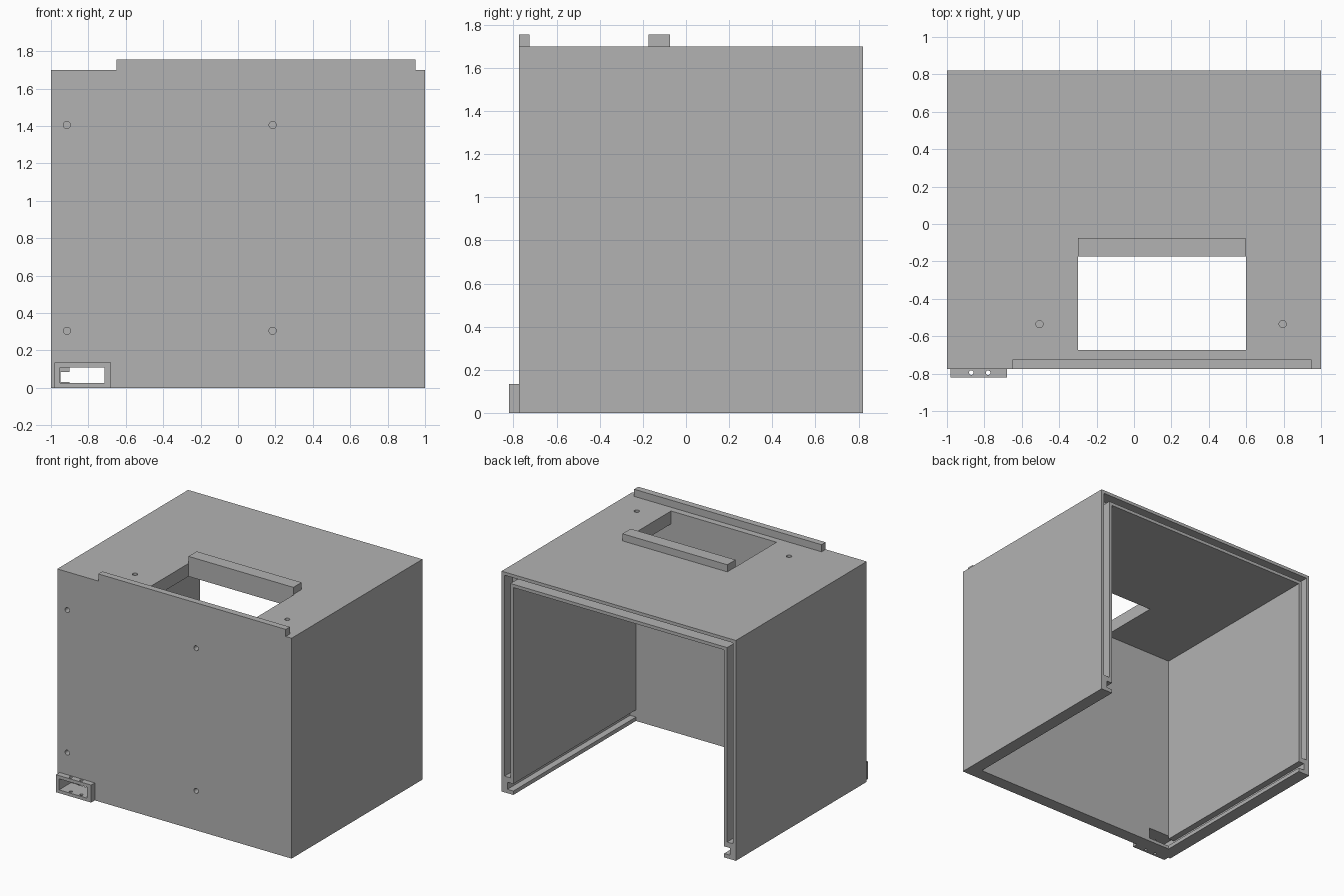
import bpy
from mathutils import Vector

if "Cube" in bpy.data.objects:
    bpy.data.objects.remove(bpy.data.objects["Cube"], do_unlink=True)

GREY = (0.45, 0.45, 0.45, 1)
grey = bpy.data.materials.new("plain grey")
grey.use_nodes = True
grey.diffuse_color = GREY
grey.node_tree.nodes["Principled BSDF"].inputs["Base Color"].default_value = GREY


def box(name, x, y, z):
    """Box from three (low, high) ranges."""
    bpy.ops.mesh.primitive_cube_add(size=1)
    ob = bpy.context.object
    ob.name = name
    lo, hi = Vector((x[0], y[0], z[0])), Vector((x[1], y[1], z[1]))
    for v in ob.data.vertices:
        v.co = (lo + hi) / 2 + v.co * (hi - lo)
    ob.data.materials.append(grey)
    return ob


def rod(name, at, radius, depth, rotation=(0, 0, 0)):
    bpy.ops.mesh.primitive_cylinder_add(vertices=32, radius=radius, depth=depth,
                                        location=at, rotation=rotation)
    ob = bpy.context.object
    ob.name = name
    ob.data.materials.append(grey)
    return ob


def cut(target, cutter):
    """Subtract the cutter for good and throw it away."""
    mod = target.modifiers.new("cut", "BOOLEAN")
    mod.operation, mod.solver, mod.object = "DIFFERENCE", "EXACT", cutter
    bpy.ops.object.select_all(action="DESELECT")
    bpy.context.view_layer.objects.active = target
    target.select_set(True)
    bpy.ops.object.modifier_apply(modifier=mod.name)
    bpy.data.objects.remove(cutter, do_unlink=True)


FRONT, BACK, TOP = -0.775, 0.82, 1.7
WALL, LIP = 0.1, 0.025
INNER = FRONT + WALL

# Housing: open at the back and underneath
housing = box("housing", (-1, 1), (FRONT, BACK), (0, TOP))
cut(housing, box("cavity", (-1 + WALL, 1 - WALL), (INNER, 2), (-1, TOP - WALL)))

# Opening in the top
cut(housing, box("top_opening", (-0.3, 0.6), (INNER, -0.175), (1.5, 2)))

# Groove for the back panel, running up the sides and across the top
for s in (-1, 1):
    xs = sorted((s * (1 - LIP), s * (1 - WALL + LIP)))
    cut(housing, box("side_groove", xs, (BACK - WALL, 2), (0.125, TOP - LIP)))
cut(housing, box("top_groove", (LIP - 1, 1 - LIP), (BACK - WALL, 2),
                 (TOP - WALL + LIP, TOP - LIP)))

# Slots for the sliding floor panel
for s in (-1, 1):
    xs = sorted((s * 0.95, s * 0.85))
    cut(housing, box("floor_slot", xs, (INNER, 2), (0.03, 0.085)))

# Blind screw holes in the front and top
for x in (-0.915, 0.185):
    for z in (0.305, 1.405):
        cut(housing, rod("front_hole", (x, FRONT, z), 0.019, 0.1, (1.5708, 0, 0)))
for x in (-0.505, 0.795):
    cut(housing, rod("top_hole", (x, -0.535, TOP), 0.019, 0.1))

# Cable bracket at the front corner, with a port through the front wall
bracket = box("cable_bracket", (-0.98, -0.68), (-0.82, FRONT), (0, 0.135))
for part in (housing, bracket):
    cut(part, box("cable_port", (-0.953, -0.715), (-1, INNER + 0.001), (0.025, 0.11)))
for x in (-0.87, -0.78):
    cut(bracket, rod("tie_hole", (x, -0.795, 0.07), 0.012, 0.4))

# Raised rails on the top
box("front_rail", (-0.65, 0.95), (FRONT, FRONT + 0.05), (TOP, TOP + 0.055))
box("rear_rail", (-0.3, 0.595), (-0.175, -0.075), (TOP, TOP + 0.055))
